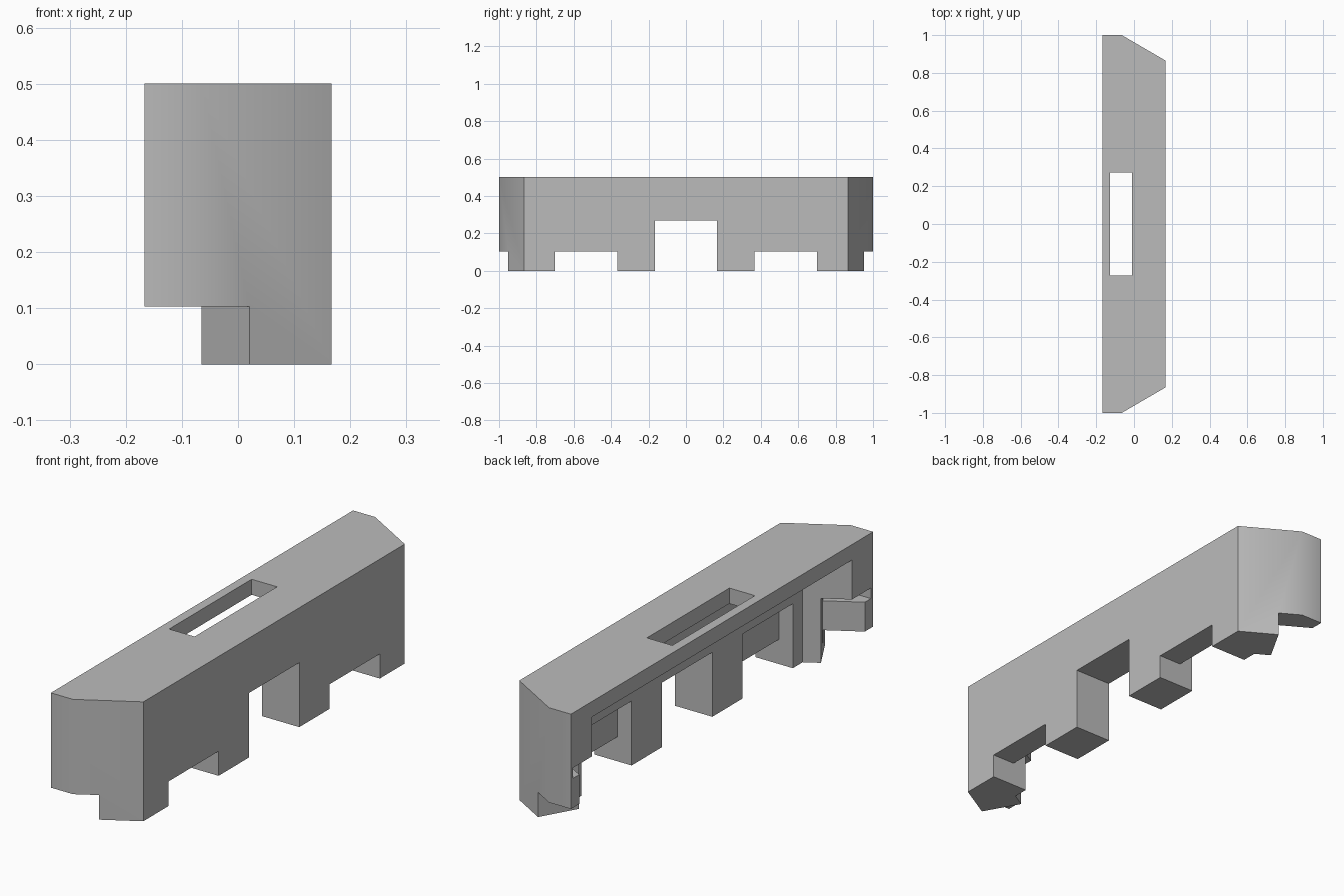
import bpy
import bmesh
import math

cube = bpy.data.objects.get("Cube")
if cube:
    bpy.data.objects.remove(cube, do_unlink=True)

grey = bpy.data.materials.new("plain_grey")
grey.use_nodes = True
grey.diffuse_color = (0.5, 0.5, 0.5, 1)
grey.node_tree.nodes["Principled BSDF"].inputs["Base Color"].default_value = (0.5, 0.5, 0.5, 1)


def prism(name, outline, z0, z1):
    """Extrude a flat outline from z0 to z1."""
    bm = bmesh.new()
    face = bm.faces.new([bm.verts.new((x, y, z0)) for x, y in outline])
    top = bmesh.ops.extrude_face_region(bm, geom=[face])["geom"]
    bmesh.ops.translate(bm, vec=(0, 0, z1 - z0),
                        verts=[v for v in top if isinstance(v, bmesh.types.BMVert)])
    bmesh.ops.recalc_face_normals(bm, faces=bm.faces)
    mesh = bpy.data.meshes.new(name)
    bm.to_mesh(mesh)
    bm.free()
    mesh.materials.append(grey)
    obj = bpy.data.objects.new(name, mesh)
    bpy.context.collection.objects.link(obj)
    return obj


def rect(x0, x1, y0, y1):
    return [(x0, y0), (x1, y0), (x1, y1), (x0, y1)]


def mirrored(points):
    """Complete a half outline with its reflection in y."""
    return points + [(x, -y) for x, y in reversed(points)]


def cut(outline, z0, z1, both_ends=False):
    """Remove a prism from the body, optionally at both ends."""
    for side in ((1, -1) if both_ends else (1,)):
        cutter = prism("cutter", [(x, y * side) for x, y in outline], z0, z1)
        cutter.hide_render = True
        mod = body.modifiers.new("cut", "BOOLEAN")
        mod.operation = "DIFFERENCE"
        mod.solver = "EXACT"
        mod.object = cutter
        bpy.context.view_layer.objects.active = body
        bpy.ops.object.modifier_apply(modifier=mod.name)
        bpy.data.objects.remove(cutter, do_unlink=True)


FAR = -0.4      # beyond the open back
CEIL = 0.27     # underside of the thick wall
LEDGE = 0.226   # top of the thin lower panels

# Long block with chamfered ends
body = prism("cover_body", mirrored([(0.167, 0.865), (-0.065, 1), (-0.167, 1)]), 0, 0.5)

# Open cavity behind the wall, and the slot in the top plate
cut(mirrored([(-0.3, 0.937), (-0.005, 0.765)]), -0.1, 0.435)
cut(rect(-0.128, -0.01, -0.273, 0.273), 0.4, 0.6)

# Central doorway
cut(rect(FAR, 0.3, -0.167, 0.167), -0.1, CEIL)

# Side notches, with a recessed panel and groove behind them
cut(rect(FAR, 0.3, 0.367, 0.7), -0.1, 0.103, True)
cut(rect(FAR, 0.06, 0.367, 0.7), -0.05, CEIL, True)
cut(rect(FAR, 0.147, 0.367, 0.7), LEDGE, CEIL, True)

# Raised end flanges, with the same recess and groove
cut([(0.105, 1.1), (FAR, 1.1), (FAR, 0.65), (-0.15, 0.65)], -0.1, 0.103, True)
cut([(-0.0285, 0.864), (FAR, 1.081), (FAR, 0.65), (-0.15, 0.65)], 0.05, CEIL, True)
cut([(0.0115, 0.935), (-0.074, 0.985), (FAR, 0.985), (FAR, 0.65), (-0.15, 0.65)],
    LEDGE, CEIL, True)

# Soften only the shallow chamfer bends
bpy.ops.object.select_all(action="DESELECT")
body.select_set(True)
bpy.context.view_layer.objects.active = body
bpy.ops.object.shade_smooth_by_angle(angle=math.radians(35))
